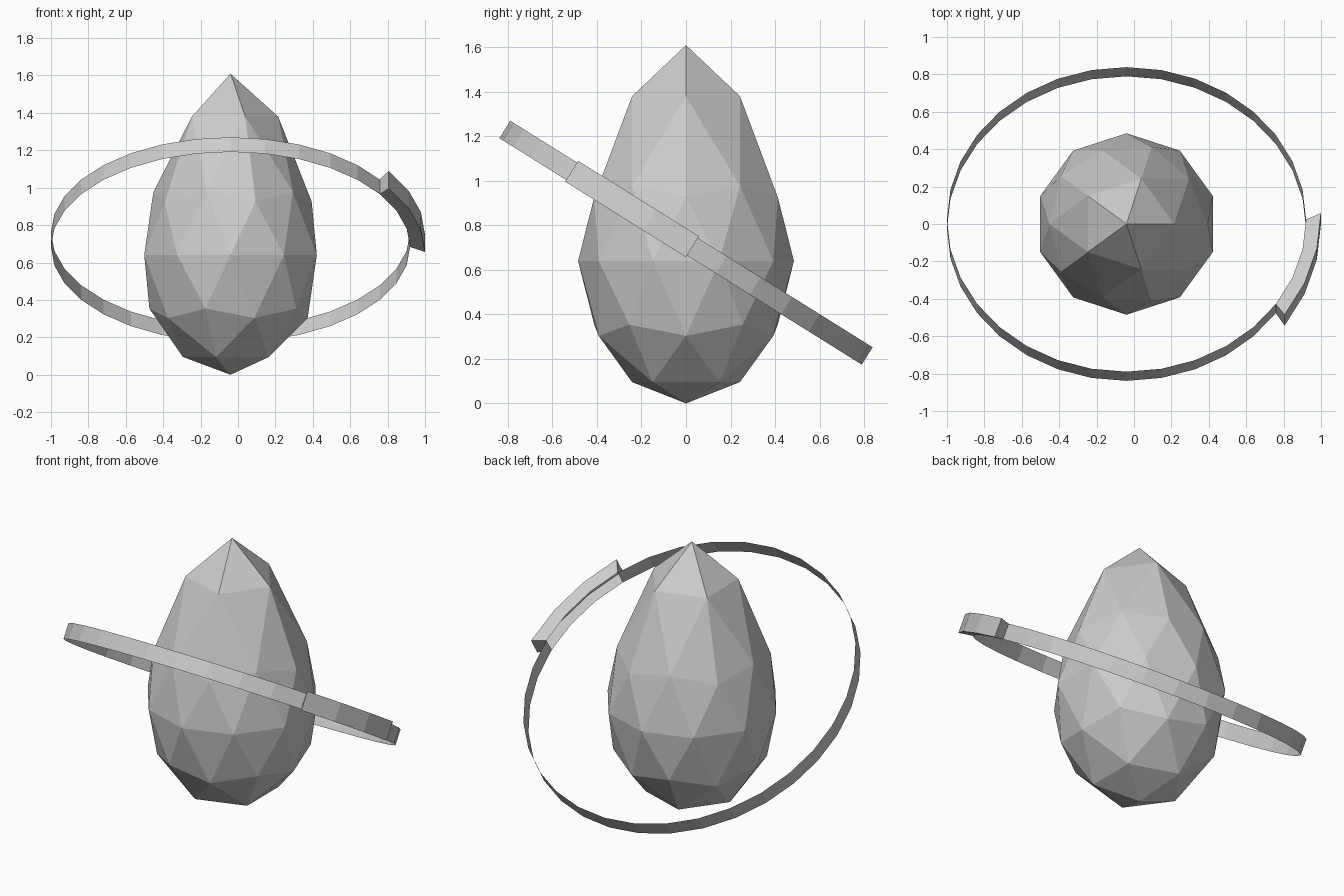
import bpy, bmesh
from math import radians, atan2, degrees
from mathutils import Matrix, Vector

if "Cube" in bpy.data.objects:
    bpy.data.objects.remove(bpy.data.objects["Cube"])

CX = -0.04  # shared centre line of core and ring


def finish(bm, name):
    mesh = bpy.data.meshes.new(name)
    bm.to_mesh(mesh)
    bm.free()
    obj = bpy.data.objects.new(name, mesh)
    bpy.context.collection.objects.link(obj)
    return obj


# Faceted egg-shaped core: icosphere with its cap pulled up to a point
bm = bmesh.new()
bmesh.ops.create_icosphere(bm, subdivisions=2, radius=1)
for v in bm.verts:
    stretch = {True: 1.0 + 1.04 * (v.co.z - 0.505), False: 1.0}[v.co.z > 0.6]
    v.co = Vector((v.co.x * 0.485, v.co.y * 0.485, v.co.z * 0.64 * stretch))
core = finish(bm, "crystal_core")
core.location = (CX, 0, 0.64)

# Thin open band around the core
RADIUS, HEIGHT = 0.96, 0.092
bm = bmesh.new()
bmesh.ops.create_cone(bm, cap_ends=False, segments=32, radius1=RADIUS,
                      radius2=RADIUS, depth=HEIGHT)
bmesh.ops.recalc_face_normals(bm, faces=bm.faces)
if sum(f.normal.dot(f.calc_center_median()) for f in bm.faces) < 0:
    bmesh.ops.reverse_faces(bm, faces=bm.faces)

# Raised hollow block: three band faces pushed outward and enlarged
region = []
for f in bm.faces:
    c = f.calc_center_median()
    if -33.75 < degrees(atan2(c.y, c.x)) < 0:
        region.append(f)
verts = list({v for f in region for v in f.verts})
centre = sum((v.co for v in verts), Vector()) / len(verts)
push = Vector((centre.x, centre.y, 0)).normalized() * 0.07
raised = {v: bm.verts.new(centre + (v.co - centre) * 1.2 + push) for v in verts}
for f in region:
    bm.faces.new([raised[v] for v in f.verts])
    for loop in f.loops:
        if sum(g in region for g in loop.edge.link_faces) == 1:
            a, b = loop.vert, loop.link_loop_next.vert
            bm.faces.new([a, b, raised[b], raised[a]])
bmesh.ops.delete(bm, geom=region, context='FACES_ONLY')

# Tilt the band down toward the back
bm.transform(Matrix.Rotation(radians(-32), 4, 'X'))
ring = finish(bm, "orbit_ring")
ring.location = (CX, 0, 0.722)
